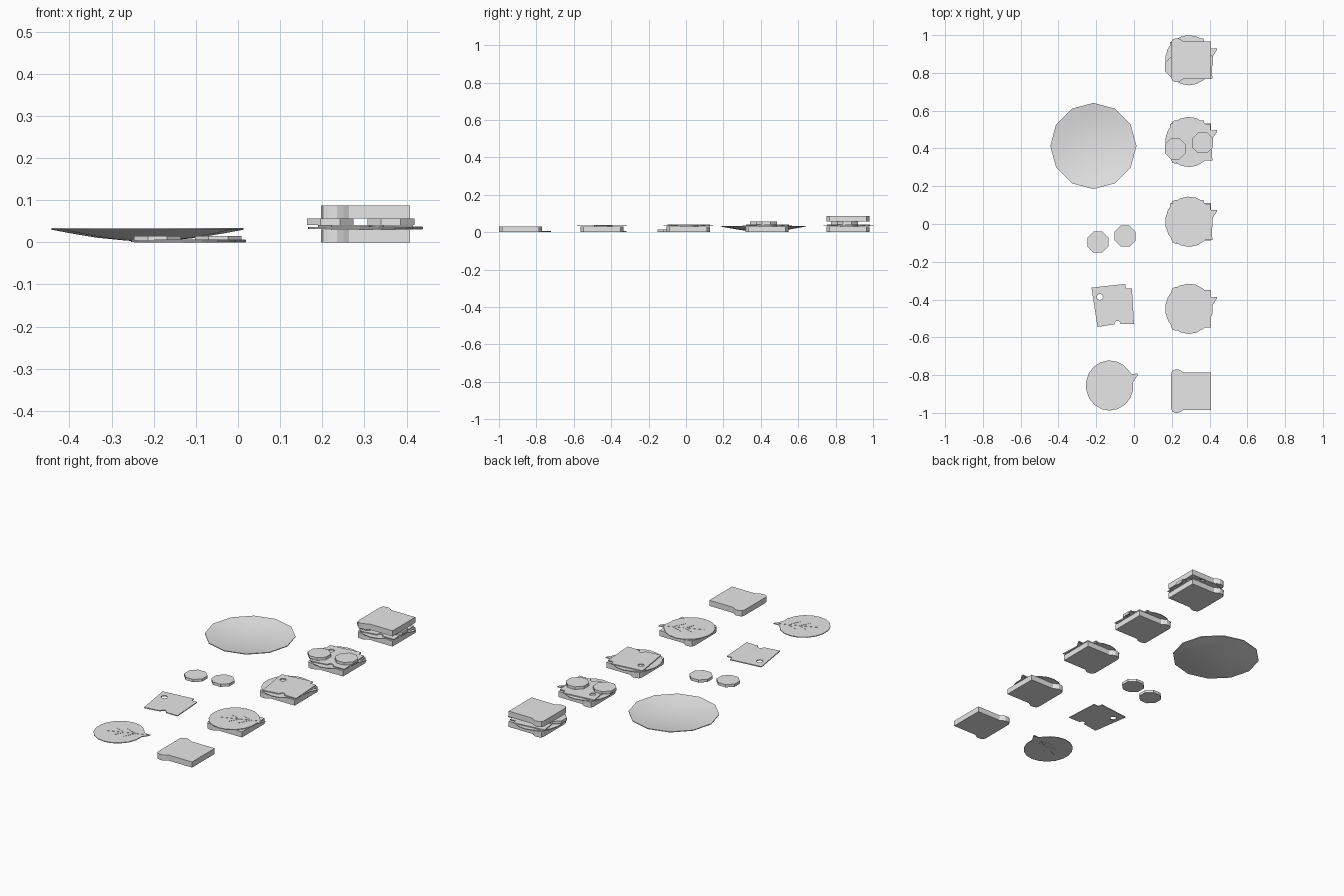
import bpy
import bmesh
from math import sin, cos, pi, radians
from mathutils import Vector

if "Cube" in bpy.data.objects:
    bpy.data.objects.remove(bpy.data.objects["Cube"])

grey = bpy.data.materials.new("plain_grey")
grey.use_nodes = True
grey.diffuse_color = (0.8, 0.8, 0.8, 1)
grey.node_tree.nodes["Principled BSDF"].inputs["Base Color"].default_value = (0.8, 0.8, 0.8, 1)


def finish(bm, name, location):
    bmesh.ops.recalc_face_normals(bm, faces=bm.faces)
    mesh = bpy.data.meshes.new(name)
    bm.to_mesh(mesh)
    bm.free()
    mesh.materials.append(grey)
    obj = bpy.data.objects.new(name, mesh)
    obj.location = location
    bpy.context.collection.objects.link(obj)
    return obj


def add_slab(bm, loops, bottom, top):
    """Fill an outline (with optional holes) and raise it into a slab."""
    edges = []
    for loop in loops:
        verts = [bm.verts.new((x, y, bottom)) for x, y in loop]
        edges += [bm.edges.new((v, verts[i - 1])) for i, v in enumerate(verts)]
    filled = bmesh.ops.triangle_fill(bm, edges=edges, use_beauty=True)
    faces = [g for g in filled["geom"] if isinstance(g, bmesh.types.BMFace)]
    raised = bmesh.ops.extrude_face_region(bm, geom=faces, use_keep_orig=True)
    verts = [g for g in raised["geom"] if isinstance(g, bmesh.types.BMVert)]
    bmesh.ops.translate(bm, verts=verts, vec=(0, 0, top - bottom))


def arc(cx, cy, rx, ry, start, end, steps):
    angles = [radians(start + (end - start) * i / steps) for i in range(steps + 1)]
    return [(cx + rx * cos(a), cy + ry * sin(a)) for a in angles]


BREAD_H, LEAF_H, CHEESE_H, TOMATO_H = 0.031, 0.005, 0.005, 0.015


# Bread slice: square body with a rounded crown towards -x
def bread(name, x, y, z):
    half = [(0.105, 0.099), (-0.04, 0.099), (-0.052, 0.107), (-0.068, 0.115),
            (-0.088, 0.114), (-0.101, 0.107), (-0.106, 0.092)]
    outline = half + [(px, -py) for px, py in reversed(half)]
    bm = bmesh.new()
    add_slab(bm, [outline], 0, BREAD_H)
    finish(bm, name, (x, y, z))


# Lettuce leaf: round blade with a short stalk and raised veins
def lettuce(name, x, y, z):
    bm = bmesh.new()
    blade = arc(0, 0, 0.126, 0.133, 34, 368, 17)
    stalk = [(0.148, 0.054), (0.148, 0.063), (0.118, 0.061)]
    add_slab(bm, [blade + stalk], 0.001, LEAF_H)
    root, tip = Vector((0.146, 0.058)), Vector((-0.07, -0.028))
    veins = [(root, tip)]
    along = (tip - root).normalized()
    for distance, length in ((0.07, 0.07), (0.13, 0.06)):
        for side in (1, -1):
            start = root + along * distance
            heading = along * 0.75 + Vector((-along.y, along.x)) * 0.65 * side
            veins.append((start, start + heading * length))
    for a, b in veins:
        d = (b - a).normalized()
        n = Vector((-d.y, d.x)) * 0.003
        add_slab(bm, [[a + n, a - n, b - n * 0.4, b + n * 0.4]], 0, LEAF_H + 0.0012)
    finish(bm, name, (x, y, z))


# Cheese slice: tilted square with a round hole, an edge bite and a nicked corner
def cheese(name, x, y, z):
    bite = arc(0.024, -0.098, 0.017, 0.019, 5, 180, 6)
    outline = [(-0.114, 0.096), (0.064, 0.116), (0.068, 0.092), (0.1, 0.092),
               (0.111, -0.097)] + bite + [(-0.082, -0.112)]
    hole = arc(-0.07, 0.047, 0.017, 0.017, 0, 315, 7)
    bm = bmesh.new()
    add_slab(bm, [outline, hole], 0, CHEESE_H)
    finish(bm, name, (x, y, z))


# Pair of octagonal tomato slices
def tomatoes(name, x, y, z):
    for i, (dx, dy) in enumerate(((-0.072, -0.016), (0.072, 0.016))):
        bm = bmesh.new()
        add_slab(bm, [arc(0, 0, 0.06, 0.06, 22.5, 337.5, 7)], 0, TOMATO_H)
        finish(bm, f"{name}_{i + 1}", (x + dx, y + dy, z))


# Loose ingredients
bread("bread_slice", 0.303, -0.885, 0)
lettuce("lettuce_leaf", -0.129, -0.855, 0)
cheese("cheese_slice", -0.111, -0.433, 0)
tomatoes("tomato_slice", -0.119, -0.08, 0)

# Sandwich stages, each with one more layer than the last
layers = [(bread, "bottom_bread", 0.303, BREAD_H), (lettuce, "lettuce", 0.291, LEAF_H),
          (cheese, "cheese", 0.304, CHEESE_H), (tomatoes, "tomato", 0.291, TOMATO_H),
          (bread, "top_bread", 0.303, BREAD_H)]
for stage, y in enumerate((-0.449, 0.012, 0.434, 0.867)):
    z = 0
    for build, label, x, height in layers[:stage + 2]:
        build(f"stage_{stage + 2}_{label}", x, y - (0.02 if build is tomatoes else 0), z)
        z += height

# Plate: shallow twelve-sided dish turned from a profile
profile = [(0, 0.002), (0.05, 0.004), (0.12, 0.011), (0.18, 0.021), (0.228, 0.03),
           (0.228, 0.034), (0.18, 0.026), (0.12, 0.016), (0, 0.012)]
bm = bmesh.new()
verts = [bm.verts.new((r, 0, z)) for r, z in profile]
edges = [bm.edges.new(pair) for pair in zip(verts, verts[1:])]
bmesh.ops.spin(bm, geom=verts + edges, cent=(0, 0, 0), axis=(0, 0, 1),
               angle=2 * pi, steps=12, use_duplicate=False)
bmesh.ops.remove_doubles(bm, verts=bm.verts, dist=0.0005)
plate = finish(bm, "plate", (-0.215, 0.413, 0))
bpy.ops.object.select_all(action="DESELECT")
plate.select_set(True)
bpy.context.view_layer.objects.active = plate
bpy.ops.object.shade_smooth_by_angle(angle=radians(40))
